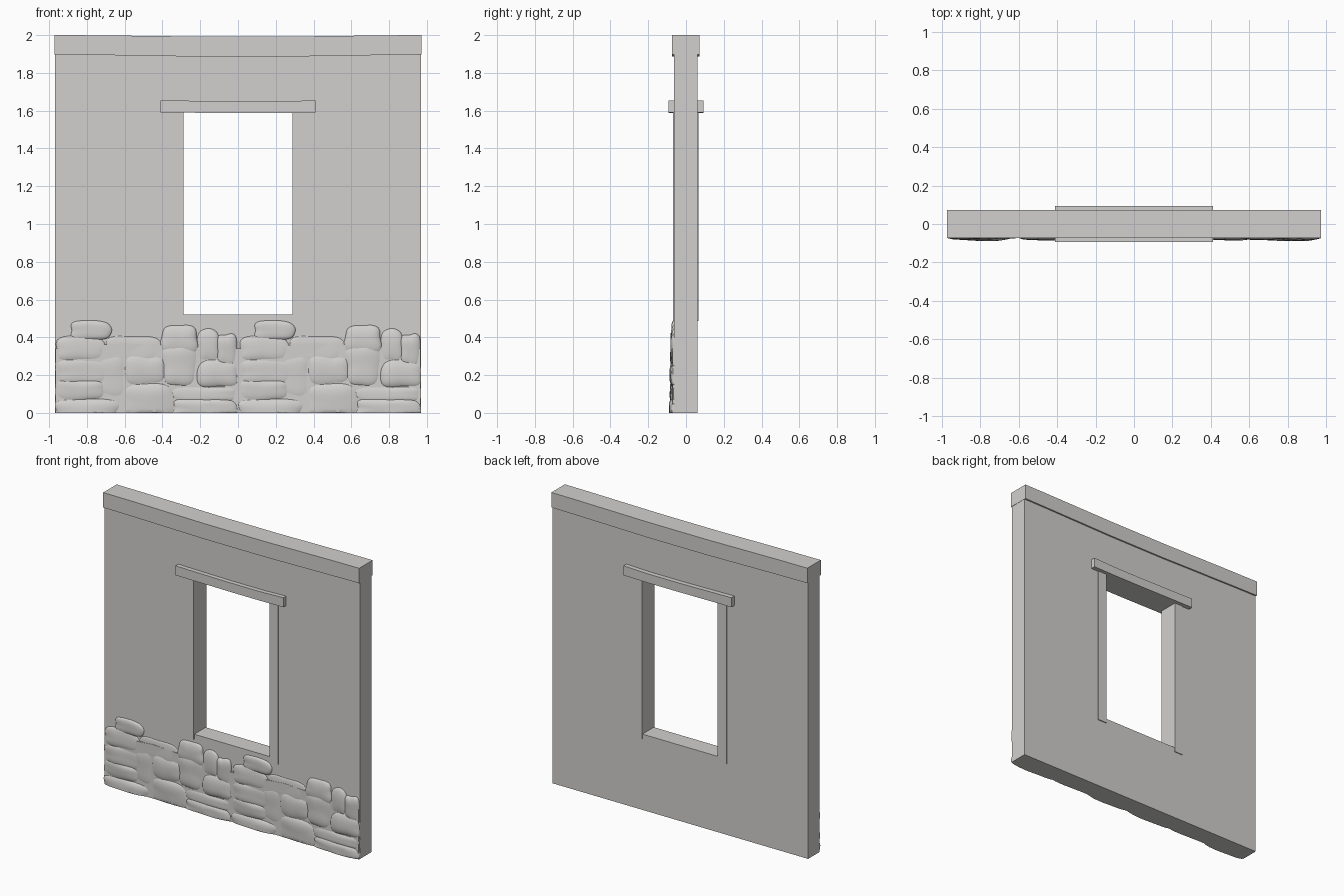
import bpy, bmesh, math, random

if "Cube" in bpy.data.objects:
    bpy.data.objects.remove(bpy.data.objects["Cube"])

random.seed(4)
grey = bpy.data.materials.new("plaster_grey")
grey.diffuse_color = (0.64, 0.63, 0.615, 1)
grey.use_nodes = True
grey.node_tree.nodes["Principled BSDF"].inputs["Base Color"].default_value = grey.diffuse_color


def finish(name, bm, smooth=False):
    bmesh.ops.recalc_face_normals(bm, faces=bm.faces)
    me = bpy.data.meshes.new(name)
    bm.to_mesh(me)
    bm.free()
    ob = bpy.data.objects.new(name, me)
    bpy.context.collection.objects.link(ob)
    me.materials.append(grey)
    if smooth:
        bpy.ops.object.select_all(action='DESELECT')
        bpy.context.view_layer.objects.active = ob
        ob.select_set(True)
        bpy.ops.object.shade_smooth_by_angle(angle=math.radians(50))
    return ob


def beam(name, stations, y0, y1):
    """Bar along x; stations are (x, bottom z, top z)."""
    bm = bmesh.new()
    rings = [[bm.verts.new(p) for p in ((x, y0, a), (x, y1, a), (x, y1, b), (x, y0, b))]
             for x, a, b in stations]
    for r, s in zip(rings, rings[1:]):
        for i in range(4):
            j = (i + 1) % 4
            bm.faces.new((r[i], r[j], s[j], s[i]))
    bm.faces.new(rings[0])
    bm.faces.new(rings[-1])
    return finish(name, bm)


# wall panel with a window opening
def rect(bm, x, z0, z1, y):
    return [bm.verts.new(p) for p in ((-x, y, z0), (x, y, z0), (x, y, z1), (-x, y, z1))]


bm = bmesh.new()
Y0, Y1 = -0.063, 0.061
of, inf = rect(bm, 0.97, 0, 1.95, Y0), rect(bm, 0.29, 0.52, 1.6, Y0)
ob_, inb = rect(bm, 0.97, 0, 1.95, Y1), rect(bm, 0.29, 0.52, 1.6, Y1)
for a, b in ((of, inf), (inf, inb), (inb, ob_), (ob_, of)):
    for i in range(4):
        j = (i + 1) % 4
        bm.faces.new((a[i], a[j], b[j], b[i]))
finish("wall", bm)

# sagging top beam, window lintel and jambs
beam("top_beam", [(-0.972, 1.897, 2.0), (-0.75, 1.895, 1.999), (-0.2, 1.886, 1.992),
                  (0.25, 1.886, 1.992), (0.8, 1.895, 1.999), (0.972, 1.897, 2.0)], -0.074, 0.072)
beam("lintel", [(-0.41, 1.59, 1.655), (-0.23, 1.589, 1.652), (0.0, 1.587, 1.649),
                (0.23, 1.587, 1.649), (0.41, 1.59, 1.655)], -0.093, 0.093)
for side, name in ((-1, "left_jamb"), (1, "right_jamb")):
    xs = sorted((side * 0.288, side * 0.353))
    beam(name, [(x, 0.487, 1.595) for x in xs], -0.069, 0.067)

# rubble stones of one module: x0, x1, z0, z1, depth (x measured from module's right end)
stones = [
    (-.89, -.67, .385, .49, .018), (-.97, -.70, .27, .41, .016),
    (-.98, -.66, .15, .29, .019), (-.98, -.70, .06, .18, .020),
    (-.98, -.62, -.04, .08, .024), (-.70, -.40, .25, .41, .012),
    (-.76, -.58, .07, .31, .014), (-.61, -.38, .14, .31, .020),
    (-.62, -.32, -.04, .16, .022), (-.41, -.21, .30, .465, .021),
    (-.41, -.21, .14, .37, .022), (-.22, -.095, .26, .445, .016),
    (-.115, -.003, .245, .42, .021), (-.225, .005, .13, .285, .023),
    (-.37, .01, .05, .145, .018), (-.36, .01, -.04, .08, .026),
]
N, LEVELS = 40, (1.0, .97, .9, .78, .6, .4, .2)


def add_stone(bm, shift, x0, x1, z0, z1, depth, rnd):
    cx, cz, w, h = (x0 + x1) / 2, (z0 + z1) / 2, (x1 - x0) / 2, (z1 - z0) / 2
    ph = [rnd.uniform(0, 6.28) for _ in range(5)]

    def vert(r, t):
        c, s = math.cos(t), math.sin(t)
        k = (abs(c) ** 4 + abs(s) ** 4) ** -0.25          # squarish outline
        k *= 0.98 + .04 * math.sin(3 * t + ph[0]) + .025 * math.sin(5 * t + ph[1])
        x, z = cx + w * k * r * c, cz + h * k * r * s
        x = min(max(x, -0.97), -0.002)
        z = max(z, 0.0)
        lump = 1 + .13 * math.sin(22 * x + ph[2]) + .13 * math.sin(25 * z + ph[3])
        d = min(depth * lump * math.sqrt(max(0, 1 - r ** 3.2)), 0.028)
        return bm.verts.new((x + shift, Y0 + 0.002 - d if r < 1 else Y0 + 0.004, z))

    rings = [[vert(r, 2 * math.pi * i / N) for i in range(N)] for r in LEVELS]
    tip = vert(0, 0)
    for a, b in zip(rings, rings[1:]):
        for i in range(N):
            j = (i + 1) % N
            bm.faces.new((a[i], a[j], b[j], b[i]))
    for i in range(N):
        bm.faces.new((rings[-1][i], rings[-1][(i + 1) % N], tip))


# the same stone module twice, side by side
for shift, name in ((0, "left_stones"), (0.972, "right_stones")):
    rnd = random.Random(7)
    bm = bmesh.new()
    for s in stones:
        add_stone(bm, shift, *s, rnd)
    bmesh.ops.remove_doubles(bm, verts=bm.verts, dist=1e-5)
    finish(name, bm, True)

# shallow mortar bed behind the stones
beam("mortar_bed", [(x, 0.0, z) for x, z in ((-.965, .34), (-.6, .37), (-.05, .34),
                                             (.05, .34), (.4, .37), (.965, .34))], -0.072, -0.06)
